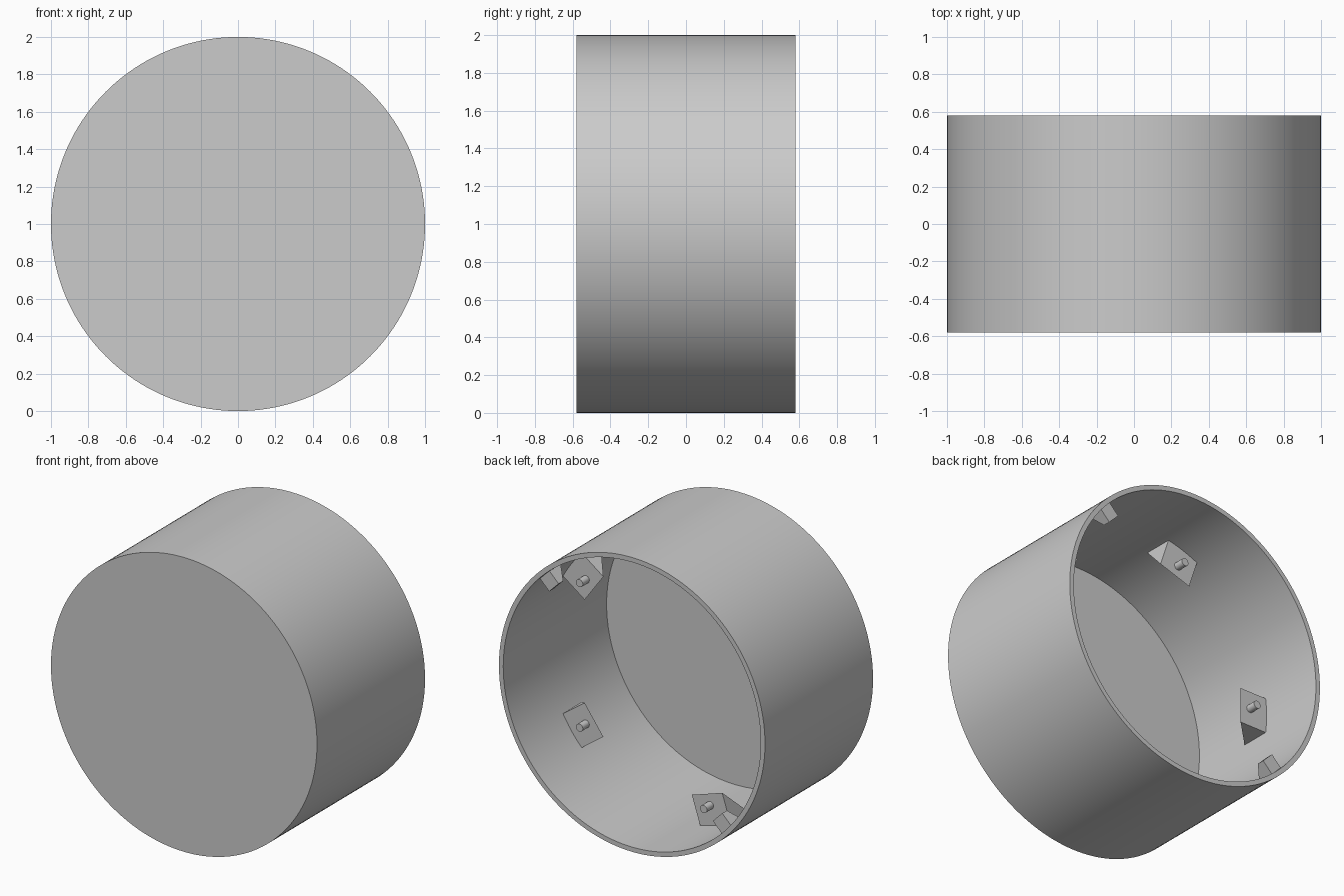
import bpy
import bmesh
import math
from mathutils import Matrix, Vector

RADIUS, INNER, HALF = 1.0, 0.968, 0.58
FLOOR_Y = -0.53
SEGMENTS = 160

if "Cube" in bpy.data.objects:
    bpy.data.objects.remove(bpy.data.objects["Cube"])

grey = bpy.data.materials.new("plain_grey")
grey.use_nodes = True
colour = (0.6, 0.6, 0.6, 1)
grey.diffuse_color = colour
grey.node_tree.nodes["Principled BSDF"].inputs["Base Color"].default_value = colour


def finish(name, bm, smooth=False):
    bmesh.ops.recalc_face_normals(bm, faces=bm.faces)
    mesh = bpy.data.meshes.new(name)
    bm.to_mesh(mesh)
    bm.free()
    mesh.materials.append(grey)
    obj = bpy.data.objects.new(name, mesh)
    bpy.context.collection.objects.link(obj)
    if smooth:
        bpy.ops.object.select_all(action="DESELECT")
        obj.select_set(True)
        bpy.context.view_layer.objects.active = obj
        bpy.ops.object.shade_smooth_by_angle(angle=math.radians(30))
    return obj


def place(obj, degrees):
    """Turn a part about the shell's axis; its local +x points outward."""
    obj.matrix_world = (Matrix.Translation((0, 0, 1))
                        @ Matrix.Rotation(-math.radians(degrees), 4, "Y"))


def prism(name, profile, width, degrees):
    """Extrude a (radius, y) profile sideways along the wall."""
    bm = bmesh.new()
    face = bm.faces.new([bm.verts.new((r, y, -width / 2)) for r, y in profile])
    new = bmesh.ops.extrude_face_region(bm, geom=[face])["geom"]
    bmesh.ops.translate(bm, vec=Vector((0, 0, width)),
                        verts=[v for v in new if isinstance(v, bmesh.types.BMVert)])
    place(finish(name, bm), degrees)


def peg(name, radius, start, end, distance, degrees):
    bm = bmesh.new()
    bmesh.ops.create_cone(
        bm, cap_ends=True, segments=24, radius1=radius, radius2=radius,
        depth=end - start,
        matrix=Matrix.Translation((distance, (start + end) / 2, 0))
        @ Matrix.Rotation(math.pi / 2, 4, "X"))
    place(finish(name, bm, True), degrees)


# Round shell: closed front, open back, thin wall
bm = bmesh.new()
rings = []
for r, y in [(RADIUS, -HALF), (RADIUS, HALF), (INNER, HALF), (INNER, FLOOR_Y)]:
    rings.append([bm.verts.new((r * math.cos(a), y, r * math.sin(a)))
                  for a in (math.tau * i / SEGMENTS for i in range(SEGMENTS))])
for lower, upper in zip(rings, rings[1:]):
    for i in range(SEGMENTS):
        j = (i + 1) % SEGMENTS
        bm.faces.new((lower[i], lower[j], upper[j], upper[i]))
bm.faces.new(rings[0])
bm.faces.new(rings[-1])
place(finish("shell", bm, True), 0)

# Five wedge brackets around the wall, each with a peg facing the opening
for n in range(5):
    angle = 36 + 72 * n
    prism(f"bracket_{n + 1}",
          [(0.76, 0.11), (0.98, 0.11), (0.98, -0.11)], 0.24, angle)
    peg(f"bracket_peg_{n + 1}", 0.026, 0.10, 0.18, 0.835, angle)

# Two small stops just inside the rim, opposite each other
for n in range(2):
    prism(f"rim_stop_{n + 1}",
          [(0.87, 0.54), (0.98, 0.54), (0.98, 0.41), (0.87, 0.49)],
          0.1, 45 + 180 * n)
